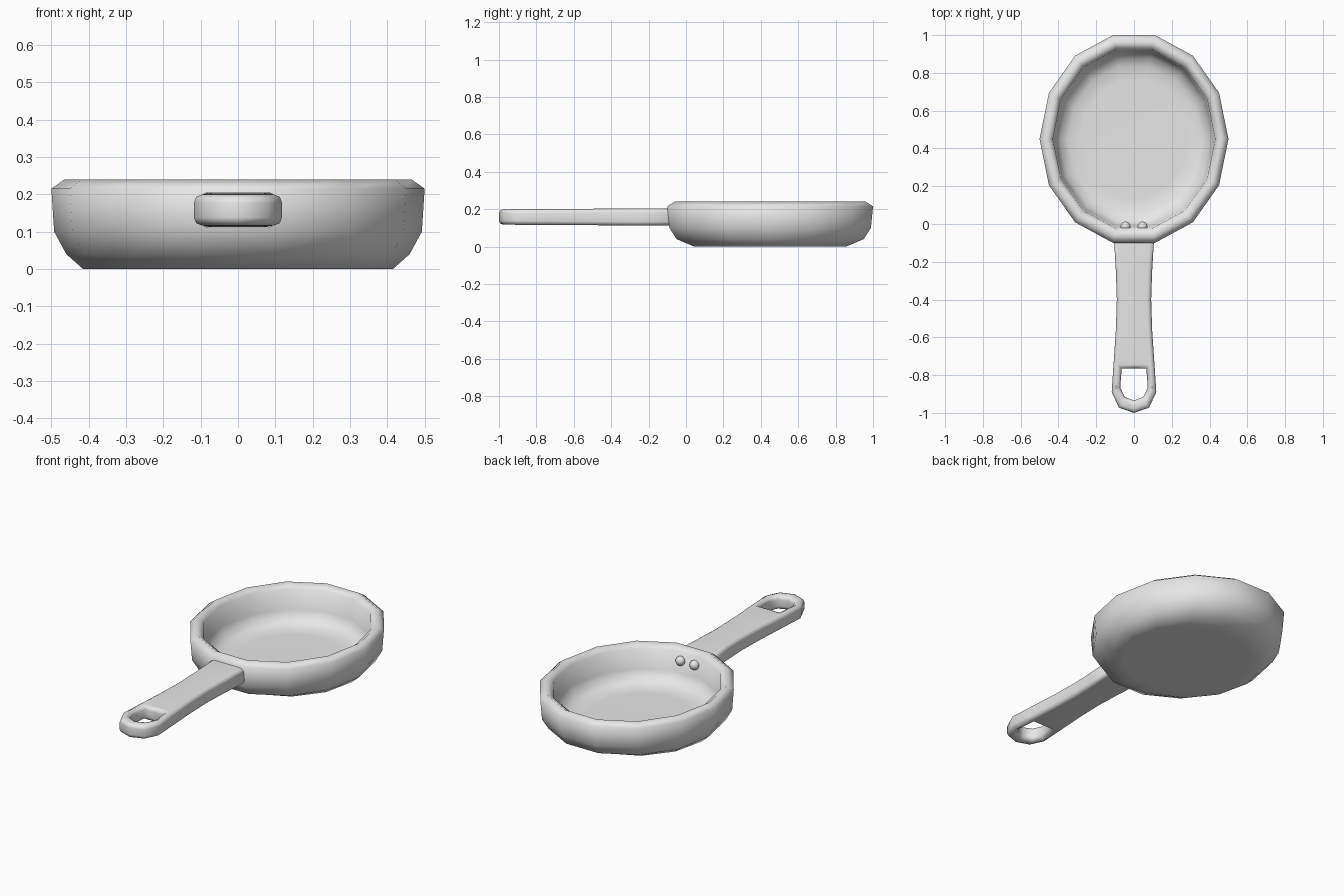
import bpy
import bmesh
from math import sin, cos, tau

cube = bpy.data.objects.get("Cube")
if cube:
    bpy.data.objects.remove(cube, do_unlink=True)

metal = bpy.data.materials.new("light_grey_metal")
metal.use_nodes = True
grey = (0.8, 0.8, 0.8, 1)
metal.diffuse_color = grey
metal.node_tree.nodes["Principled BSDF"].inputs["Base Color"].default_value = grey


def finish(bm, name):
    """Turn a bmesh into a smooth shaded object."""
    bmesh.ops.recalc_face_normals(bm, faces=bm.faces[:])
    for f in bm.faces:
        f.smooth = True
    mesh = bpy.data.meshes.new(name)
    bm.to_mesh(mesh)
    bm.free()
    mesh.materials.append(metal)
    obj = bpy.data.objects.new(name, mesh)
    bpy.context.collection.objects.link(obj)
    return obj


# Pan body: 14-sided oval rings (x scale, y scale, z), from base to inner floor
SIDES, RX, RY, CY = 14, 0.5, 0.564, 0.45
profile = [(0.70, 0.62, 0), (0.83, 0.74, 0), (0.92, 0.91, 0.04),
           (0.985, 0.98, 0.1), (1, 1, 0.215), (0.93, 0.93, 0.24),
           (0.86, 0.86, 0.215), (0.84, 0.84, 0.1), (0.79, 0.79, 0.055),
           (0.70, 0.70, 0.032), (0.56, 0.56, 0.03)]
bm = bmesh.new()
rings = []
for sx, sy, z in profile:
    rings.append([bm.verts.new((RX * sx * cos(tau * i / SIDES),
                                CY + RY * sy * sin(tau * i / SIDES), z))
                  for i in range(SIDES)])
for a, b in zip(rings, rings[1:]):
    for i in range(SIDES):
        j = (i + 1) % SIDES
        bm.faces.new((a[i], a[j], b[j], b[i]))
bm.faces.new(rings[0])
bm.faces.new(rings[-1])
finish(bm, "pan_body")

# Handle: half outline with a hanging hole, mirrored, thickened and rounded
outer = [(0.108, -0.05), (0.096, -0.25), (0.091, -0.4), (0.096, -0.56),
         (0.11, -0.765), (0.118, -0.89), (0.08, -0.972), (0, -1)]
inner = [(0, -0.05), (0, -0.25), (0, -0.4), (0, -0.56),
         (0.065, -0.765), (0.073, -0.865), (0.05, -0.915), (0, -0.935)]
bm = bmesh.new()
for side in (1, -1):
    def point(p):
        return bm.verts.new((p[0] * side, p[1], 0))
    for k in range(len(outer) - 1):
        loop = [inner[k], outer[k], outer[k + 1], inner[k + 1]]
        if k == 3:
            loop.append((0, -0.765))
        bm.faces.new([point(p) for p in loop])
bmesh.ops.remove_doubles(bm, verts=bm.verts[:], dist=0.0005)
bmesh.ops.recalc_face_normals(bm, faces=bm.faces[:])
ext = bmesh.ops.extrude_face_region(bm, geom=bm.faces[:], use_keep_orig=True)
for v in ext["geom"]:
    if isinstance(v, bmesh.types.BMVert):
        v.co.z = 1
bmesh.ops.recalc_face_normals(bm, faces=bm.faces[:])
for v in bm.verts:
    half = 0.047 + 0.006 * v.co.y
    v.co.z = 0.158 + (half if v.co.z > 0.5 else -half)
rims = [e for e in bm.edges if abs(e.verts[0].co.z - e.verts[1].co.z) < 0.03
        and len(e.link_faces) == 2 and e.calc_face_angle() > 1]
bmesh.ops.bevel(bm, geom=rims, offset=0.022, offset_type='OFFSET',
                segments=2, profile=0.5, affect='EDGES', clamp_overlap=True)
handle = finish(bm, "handle")
weighted = handle.modifiers.new("soft_edges", 'WEIGHTED_NORMAL')
weighted.keep_sharp = True

# Rivets on the inner wall behind the handle
for name, x in (("left_rivet", 0.045), ("right_rivet", -0.045)):
    bm = bmesh.new()
    bmesh.ops.create_uvsphere(bm, u_segments=12, v_segments=8, radius=0.027)
    bmesh.ops.translate(bm, verts=bm.verts[:], vec=(x, -0.014, 0.168))
    finish(bm, name)
